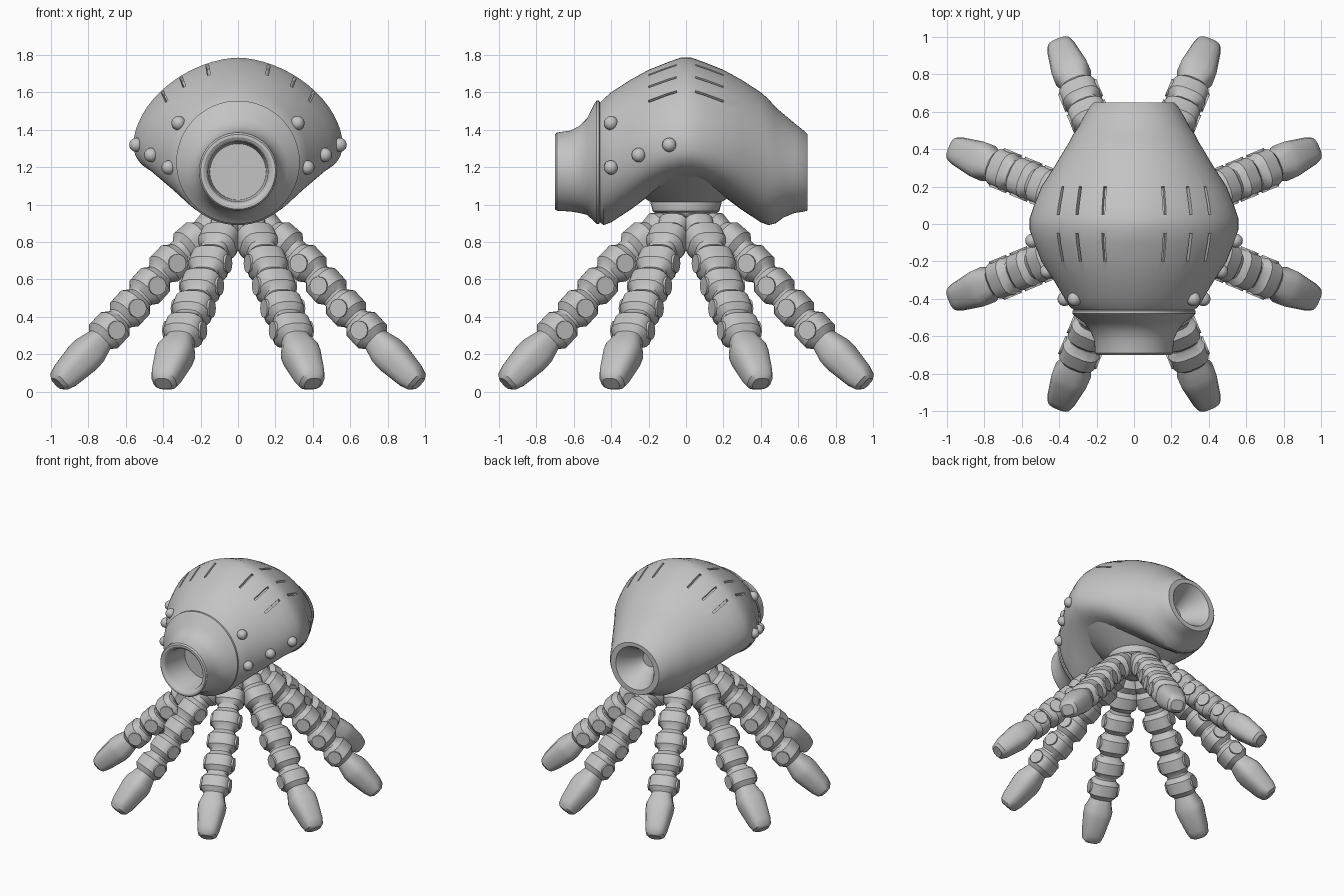
import bpy, bmesh, math
from mathutils import Vector, Matrix
from mathutils.bvhtree import BVHTree

cube = bpy.data.objects.get("Cube")
if cube:
    bpy.data.objects.remove(cube, do_unlink=True)

grey = bpy.data.materials.new("plain_grey")
grey.use_nodes = True
grey.diffuse_color = (0.55, 0.55, 0.55, 1)
grey.node_tree.nodes["Principled BSDF"].inputs["Base Color"].default_value = (0.55, 0.55, 0.55, 1)


def finish(bm, name, angle=35):
    bmesh.ops.recalc_face_normals(bm, faces=bm.faces)
    mesh = bpy.data.meshes.new(name)
    bm.to_mesh(mesh)
    bm.free()
    mesh.shade_smooth()
    mesh.set_sharp_from_angle(angle=math.radians(angle))
    mesh.materials.append(grey)
    obj = bpy.data.objects.new(name, mesh)
    bpy.context.collection.objects.link(obj)
    return obj


def power(v, n):
    return math.copysign(abs(v) ** (2 / n), v)


def loft(bm, rings):
    loops = [[bm.verts.new(p) for p in ring] for ring in rings]
    for a, b in zip(loops, loops[1:]):
        for i in range(len(a)):
            j = (i + 1) % len(a)
            bm.faces.new((a[i], a[j], b[j], b[i]))
    bm.faces.new(loops[0])
    bm.faces.new(loops[-1])


def lathe(name, profile, sides=32):
    bm = bmesh.new()
    turn = [math.tau * i / sides for i in range(sides)]
    loft(bm, [[(r * math.cos(a), r * math.sin(a), z) for a in turn] for r, z in profile])
    return finish(bm, name)


# Body cross-section: half width, top, widest height, bottom
def section(y, w, top, mid, low, sides=64):
    middle = max(0, 1 - abs(y) / 0.45)
    ring = []
    for i in range(sides):
        a = math.tau * i / sides
        c, s = math.cos(a), math.sin(a)
        n = 2 - 0.25 * middle if s >= 0 else 2 + 0.7 * middle
        reach = top - mid if s >= 0 else mid - low
        ring.append((w * power(c, n), y, mid + reach * power(s, n)))
    return ring


def bore(y, r, z=1.175):
    return (y, r, z + r, z, z - r)


# Body: hollow nozzles at both ends of an arched shell
half = [(0.44, 0.345, 1.565, 1.24, 0.89), (0.4, 0.37, 1.6, 1.25, 0.905),
        (0.3, 0.43, 1.665, 1.28, 0.97), (0.2, 0.495, 1.72, 1.30, 1.045),
        (0.1, 0.535, 1.76, 1.32, 1.095), (0.03, 0.558, 1.785, 1.33, 1.115)]
front = [bore(-0.46, 0.15), bore(-0.67, 0.16), bore(-0.69, 0.17), bore(-0.7, 0.185),
         (-0.7, 0.2, 1.375, 1.18, 0.975), (-0.69, 0.208, 1.385, 1.18, 0.967),
         (-0.62, 0.212, 1.395, 1.18, 0.963), (-0.57, 0.235, 1.42, 1.18, 0.955),
         (-0.53, 0.265, 1.46, 1.19, 0.945), (-0.49, 0.318, 1.54, 1.22, 0.91),
         (-0.478, 0.33, 1.555, 1.225, 0.897), (-0.464, 0.33, 1.555, 1.225, 0.897),
         (-0.46, 0.322, 1.545, 1.225, 0.905)]
back = [(0.48, 0.325, 1.52, 1.22, 0.9), (0.52, 0.297, 1.485, 1.2, 0.93),
        (0.58, 0.265, 1.435, 1.19, 0.955), (0.63, 0.235, 1.395, 1.18, 0.962),
        (0.65, 0.215, 1.375, 1.175, 0.968), bore(0.65, 0.17), bore(0.6, 0.135),
        bore(0.46, 0.06)]
stations = front + [(-s[0],) + s[1:] for s in half] + half[::-1] + back
bm = bmesh.new()
loft(bm, [section(*s) for s in stations])
bmesh.ops.recalc_face_normals(bm, faces=bm.faces)
skin = BVHTree.FromBMesh(bm)
body = finish(bm, "body", 28)


# Vent grooves: three slots per quarter, cut along the shell
def drop(x, y):
    p, n, _, _ = skin.ray_cast(Vector((x, y, 3)), Vector((0, 0, -1)))
    return p, n


bm = bmesh.new()
for sx in (-1, 1):
    for sy in (-1, 1):
        for x in (0.165, 0.305, 0.405):
            a, na = drop(sx * x, sy * 0.05)
            b, nb = drop(sx * x * 0.94, sy * 0.2)
            along = (b - a).normalized()
            up = (na + nb).normalized()
            across = up.cross(along).normalized()
            up = along.cross(across)
            frame = Matrix((across, along, up)).transposed().to_4x4()
            frame.translation = (a + b) / 2
            size = Matrix.Diagonal((0.016, (b - a).length, 0.05, 1))
            bmesh.ops.create_cube(bm, size=1, matrix=frame @ size)
cutter = finish(bm, "groove_cutter")
cut = body.modifiers.new("grooves", 'BOOLEAN')
cut.operation = 'DIFFERENCE'
cut.object = cutter

# Bake the grooves so their rims shade as hard edges
bpy.context.view_layer.update()
grooved = bpy.data.meshes.new_from_object(body.evaluated_get(bpy.context.evaluated_depsgraph_get()))
body.modifiers.clear()
body.data = grooved
grooved.set_sharp_from_angle(angle=math.radians(28))
bpy.data.objects.remove(cutter, do_unlink=True)

# Rivets along each flank
for side, sx in (("left", 1), ("right", -1)):
    bm = bmesh.new()
    for p in ((0.31, -0.395, 1.43), (0.36, -0.395, 1.2), (0.46, -0.25, 1.265), (0.53, -0.085, 1.32)):
        spot, n, _, _ = skin.find_nearest(Vector((sx * p[0], p[1], p[2])))
        place = Matrix.Translation(spot + n * 0.005)
        bmesh.ops.create_uvsphere(bm, u_segments=16, v_segments=10, radius=0.038, matrix=place)
    finish(bm, side + "_rivets")

# Neck under the body
lathe("neck_cone", [(0.16, 1.0), (0.2, 1.02), (0.4, 1.15)])
lathe("neck_collar", [(0.165, 0.955), (0.178, 0.965), (0.19, 1.01), (0.185, 1.025)])
lathe("leg_hub", [(0.07, 0.86), (0.13, 0.9), (0.16, 0.96)])


# Leg ring across the radial plane at a centre point, square to its direction
def leg_ring(c, d, wide, thick, sides=16):
    up = Vector((-d.z, 0, d.x))
    ring = []
    for i in range(sides):
        a = math.tau * (i + 0.5) / sides
        ring.append(c + Vector((0, wide * power(math.cos(a), 2.8), 0)) + up * thick * power(math.sin(a), 2.8))
    return ring


# Legs: a hip, five bulged joints, side discs on the lower four, and a tapered foot
joints = [Vector((r, 0, z)) for r, z in
          ((0.13, 0.9), (0.26, 0.805), (0.395, 0.685), (0.51, 0.565), (0.625, 0.445), (0.745, 0.328))]
ankle, toe = Vector((0.79, 0, 0.283)), Vector((1.045, 0, 0.042))
for k in range(8):
    bm = bmesh.new()
    d = Vector((0.75, 0, -0.5)).normalized()
    rings = [leg_ring(joints[0] - d * 0.03, d, 0.05, 0.05), leg_ring(joints[0] + d * 0.03, d, 0.085, 0.085)]
    for i, c in enumerate(joints[1:], 1):
        d = (joints[min(i + 1, 5)] - joints[i - 1]).normalized()
        for t, w in ((-0.076, 0.076), (-0.042, 0.105), (0.042, 0.105), (0.076, 0.076)):
            rings.append(leg_ring(c + d * t, d, w, w * 0.9))
        if i > 1:
            spin = Matrix.Translation(c) @ Matrix.Rotation(math.pi / 2, 4, 'X')
            bmesh.ops.create_cone(bm, cap_ends=True, segments=16, radius1=0.05,
                                  radius2=0.05, depth=0.22, matrix=spin)
    d = (toe - ankle).normalized()
    for t, w, h in ((0.1, 0.08, 0.075), (0.28, 0.102, 0.09), (0.42, 0.1, 0.092),
                    (0.82, 0.08, 0.075), (0.95, 0.068, 0.06), (1.0, 0.045, 0.04)):
        rings.append(leg_ring(ankle.lerp(toe, t), d, w, h))
    loft(bm, rings)
    bmesh.ops.rotate(bm, verts=bm.verts, matrix=Matrix.Rotation(math.radians(22.5 + 45 * k), 3, 'Z'))
    finish(bm, "leg_%d" % (k + 1))
